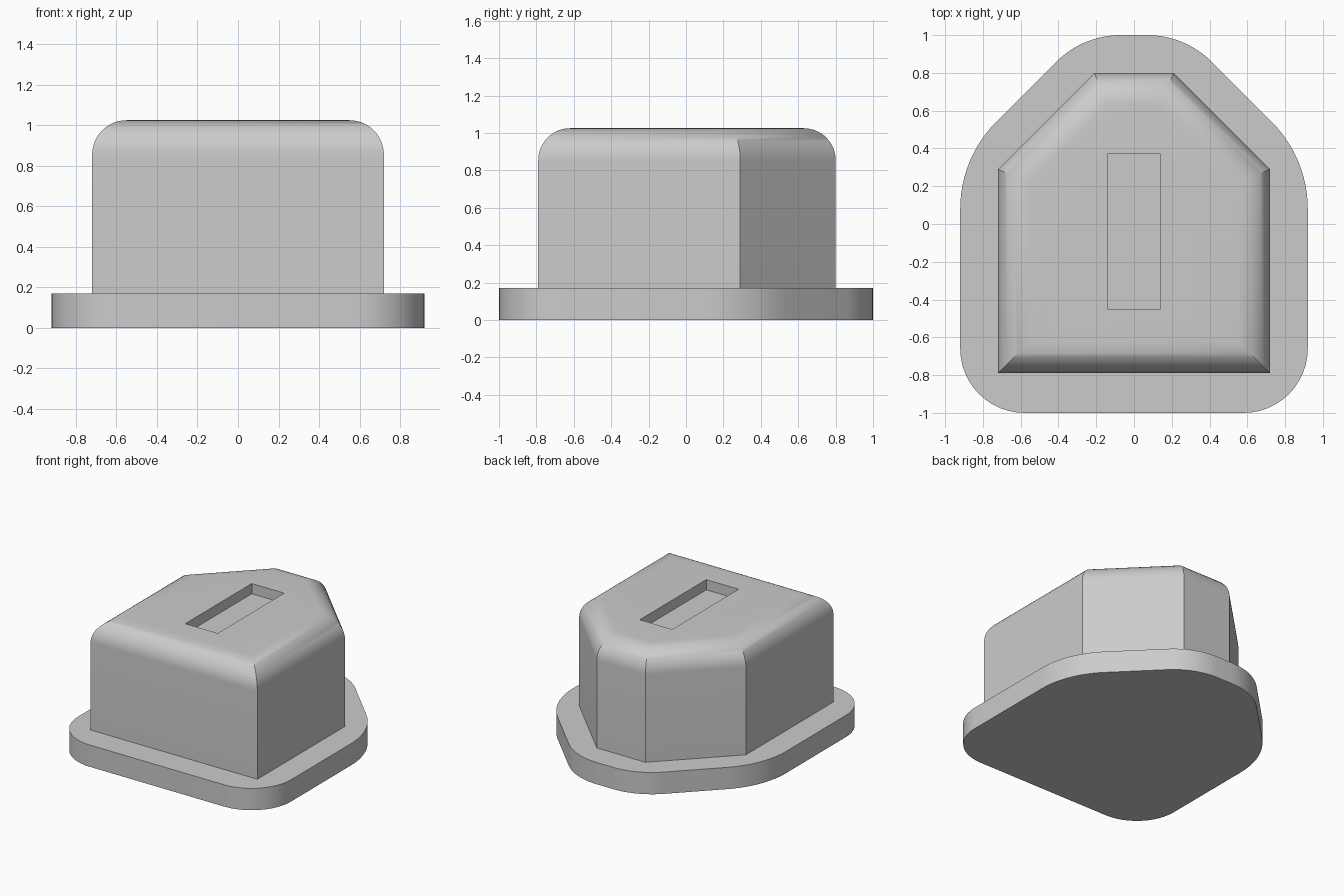
import bpy, bmesh, math
from mathutils import Vector

cube = bpy.data.objects.get("Cube")
if cube:
    bpy.data.objects.remove(cube, do_unlink=True)

grey = bpy.data.materials.new("plain_grey")
grey.use_nodes = True
GREY = (0.6, 0.6, 0.6, 1)
grey.diffuse_color = GREY
grey.node_tree.nodes["Principled BSDF"].inputs["Base Color"].default_value = GREY


def mirrored(half):
    """Counter-clockwise outline from its right half, front to back."""
    return [Vector(p) for p in half] + [Vector((-x, y)) for x, y in reversed(half)]


def inset(outline, d):
    """Move every side of a convex outline inward by d."""
    result = []
    for i, p in enumerate(outline):
        a = (p - outline[i - 1]).normalized()
        b = (outline[(i + 1) % len(outline)] - p).normalized()
        na, nb = Vector((-a.y, a.x)), Vector((-b.y, b.x))
        result.append(p + (na + nb) * d / (1 + na.dot(nb)))
    return result


def rounded(outline, reaches, steps=12):
    """Replace each corner by an arc that starts at the given reach from it."""
    result = []
    for i, p in enumerate(outline):
        t = reaches[i]
        a = (p - outline[i - 1]).normalized()
        b = (outline[(i + 1) % len(outline)] - p).normalized()
        turn = a.angle(b)
        r = t / math.tan(turn / 2)
        centre = p - a * t + Vector((-a.y, a.x)) * r
        for k in range(steps + 1):
            w = turn * k / steps
            n = Vector((a.y, -a.x))
            result.append(centre + r * (n * math.cos(w) + a * math.sin(w)))
    return result


def loft(name, rings):
    """Closed solid through stacked (outline, height) rings."""
    bm = bmesh.new()
    loops = [[bm.verts.new((p.x, p.y, z)) for p in ring] for ring, z in rings]
    for low, high in zip(loops, loops[1:]):
        for i in range(len(low)):
            j = (i + 1) % len(low)
            bm.faces.new((low[i], low[j], high[j], high[i]))
    bm.faces.new(loops[0][::-1])
    bm.faces.new(loops[-1])
    mesh = bpy.data.meshes.new(name)
    bm.to_mesh(mesh)
    bm.free()
    mesh.materials.append(grey)
    obj = bpy.data.objects.new(name, mesh)
    bpy.context.collection.objects.link(obj)
    return obj


def activate(obj):
    bpy.ops.object.select_all(action="DESELECT")
    obj.select_set(True)
    bpy.context.view_layer.objects.active = obj


# Base flange with rounded corners
BASE_TOP = 0.17
corners = mirrored([(0.92, -1), (0.92, 0.35), (0.27, 1)])
reach = [0.34, 0.27, 0.2]
flange_outline = rounded(corners, reach + reach[::-1])
flange = loft("base_flange", [(flange_outline, 0), (flange_outline, BASE_TOP)])

# Six-sided body with a rounded top edge and mitred corners
TOP, FILLET, STEPS = 1.025, 0.17, 12
outline = mirrored([(0.72, -0.79), (0.72, 0.29), (0.21, 0.80)])
rings = [(outline, BASE_TOP)]
for k in range(STEPS + 1):
    w = math.pi / 2 * k / STEPS
    rings.append((inset(outline, FILLET * (1 - math.cos(w))),
                  TOP - FILLET + FILLET * math.sin(w)))
body = loft("body", rings)

# Rectangular slot sunk in the top
slot = mirrored([(0.14, -0.45), (0.14, 0.37)])
cutter = loft("slot_cutter", [(slot, TOP - 0.08), (slot, TOP + 0.1)])
cutter.hide_render = True
cut = body.modifiers.new("slot", "BOOLEAN")
cut.operation, cut.object, cut.solver = "DIFFERENCE", cutter, "EXACT"
activate(body)
bpy.ops.object.modifier_apply(modifier=cut.name)
bpy.data.objects.remove(cutter, do_unlink=True)

for part in (flange, body):
    activate(part)
    bpy.ops.object.shade_smooth_by_angle(angle=math.radians(30))
